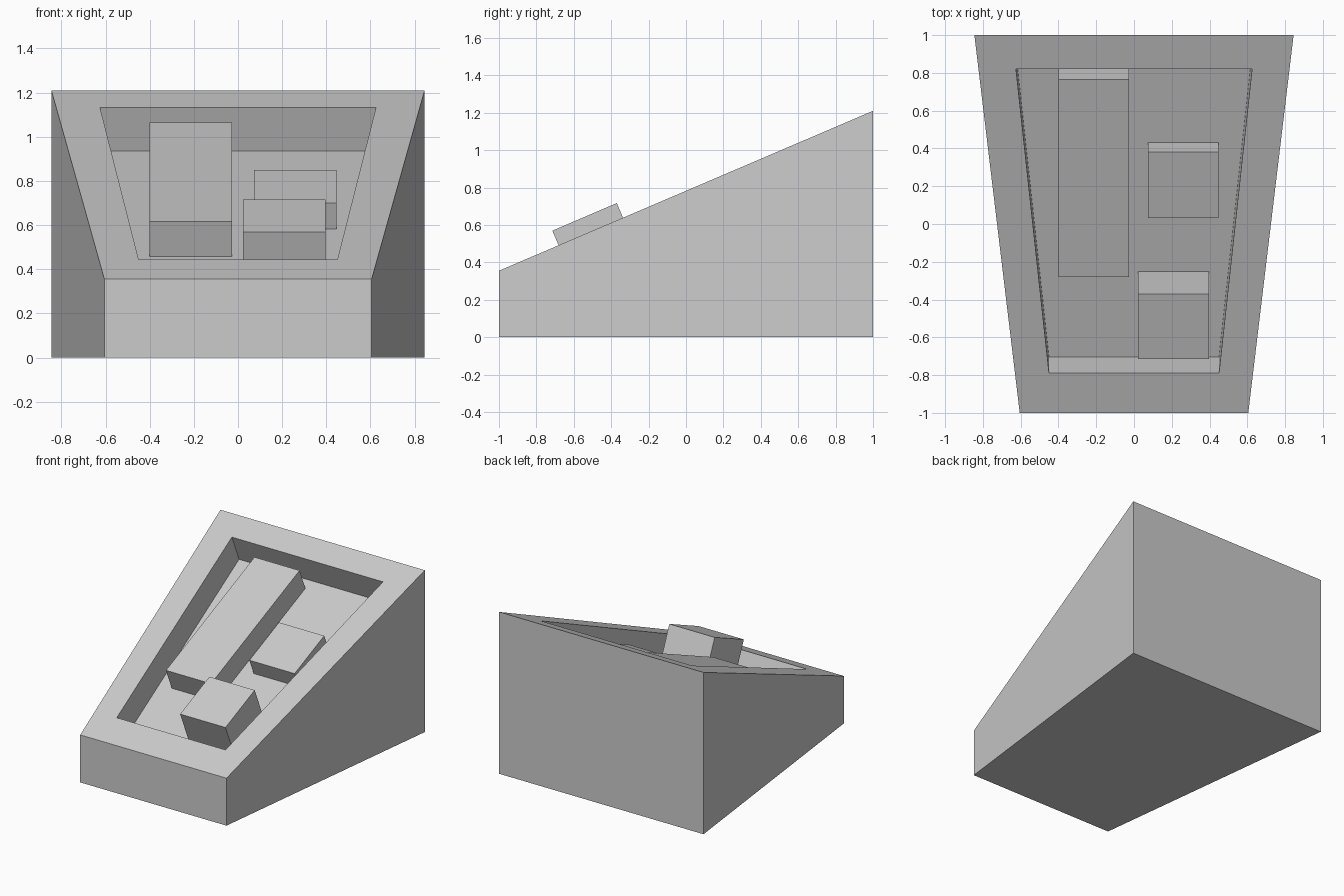
import bpy, bmesh, math
from mathutils import Matrix, Vector

if "Cube" in bpy.data.objects:
    bpy.data.objects.remove(bpy.data.objects["Cube"])

# Sloped panel frame: local x across, local y up the slope, local z out of it
FRONT_Z, BACK_Z, DEPTH = 0.355, 1.21, 0.216
angle = math.atan2(BACK_Z - FRONT_Z, 2.0)
panel = Matrix.Translation((0, 0, (FRONT_Z + BACK_Z) / 2)) @ Matrix.Rotation(angle, 4, 'X')
half = 1.0 / math.cos(angle)


def trapezoid(x_front, x_back, y_front, y_back, z=0.0):
    return [Vector(p) for p in ((-x_front, y_front, z), (x_front, y_front, z),
                                (x_back, y_back, z), (-x_back, y_back, z))]


def make_object(name, bm):
    bmesh.ops.recalc_face_normals(bm, faces=bm.faces)
    mesh = bpy.data.meshes.new(name)
    bm.to_mesh(mesh)
    bm.free()
    obj = bpy.data.objects.new(name, mesh)
    bpy.context.collection.objects.link(obj)
    return obj


# Tapered wedge housing with a recessed tray, as bridged four-sided rings
rings = [
    trapezoid(0.605, 0.845, -1, 1),
    [panel @ p for p in trapezoid(0.605, 0.845, -half, half)],
    [panel @ p for p in trapezoid(0.45, 0.625, -0.859, 0.892)],
    [panel @ p for p in trapezoid(0.45, 0.625, -0.859, 0.892, -DEPTH)],
]
bm = bmesh.new()
loops = [[bm.verts.new(p) for p in ring] for ring in rings]
for a, b in zip(loops, loops[1:]):
    for i in range(4):
        j = (i + 1) % 4
        bm.faces.new((a[i], a[j], b[j], b[i]))
bm.faces.new(loops[0])
bm.faces.new(loops[-1])
make_object("wedge_housing", bm)


# Blocks standing on the tray floor, square to the slope
def block(name, x0, x1, y0, y1, top):
    bm = bmesh.new()
    size = Matrix.Diagonal((x1 - x0, y1 - y0, top + DEPTH, 1))
    centre = Matrix.Translation(((x0 + x1) / 2, (y0 + y1) / 2, (top - DEPTH) / 2))
    bmesh.ops.create_cube(bm, size=1, matrix=centre @ size)
    make_object(name, bm).matrix_world = panel


block("long_block", -0.40, -0.027, -0.322, 0.815, -0.042)
block("low_block", 0.073, 0.447, -0.004, 0.376, -0.087)
block("tall_block", 0.022, 0.397, -0.741, -0.366, 0.085)
